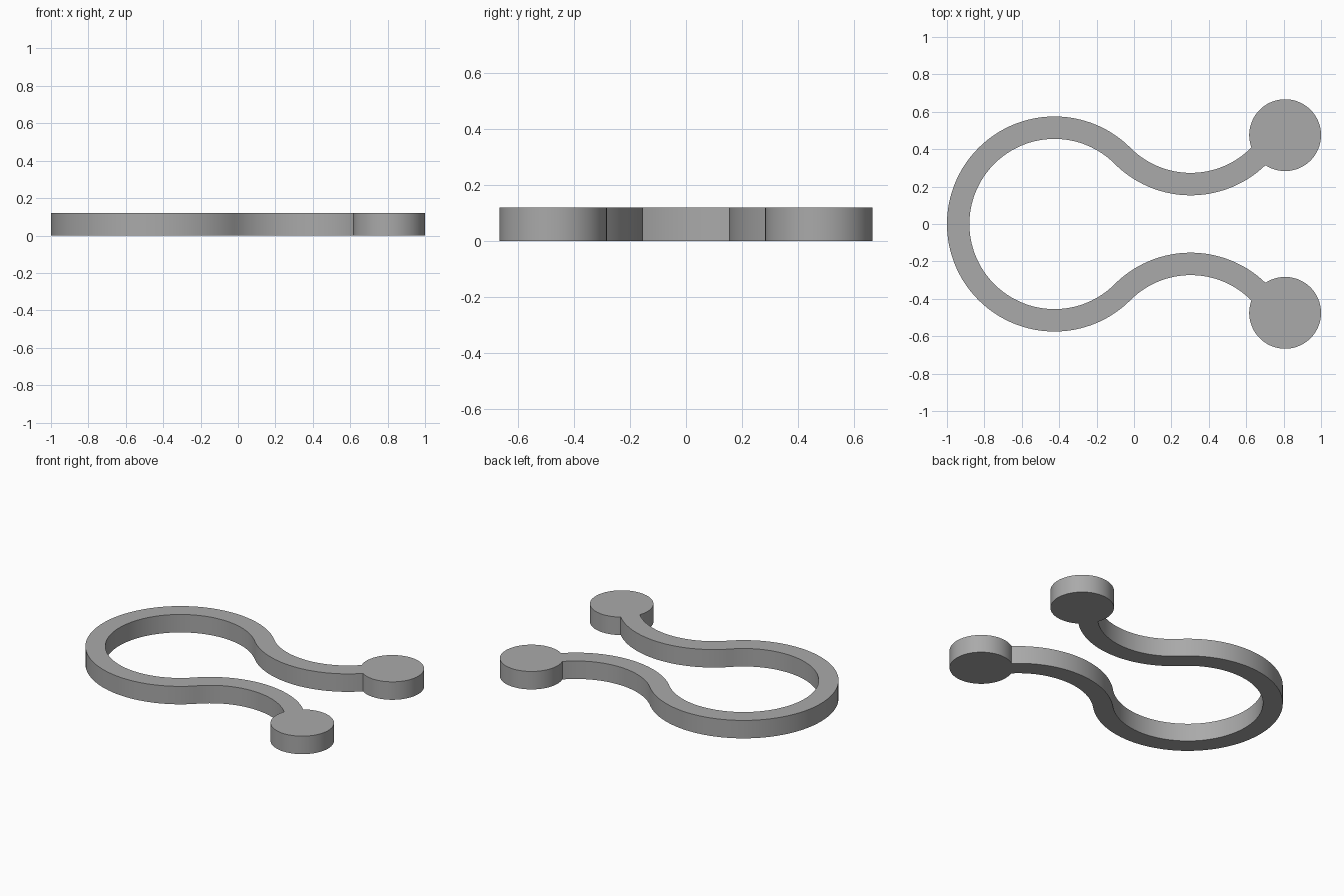
import bpy, bmesh
from math import atan2, cos, sin, pi, sqrt
from mathutils import Vector
from mathutils.geometry import intersect_sphere_sphere_2d

cube = bpy.data.objects.get("Cube")
if cube:
    bpy.data.objects.remove(cube)

HEIGHT = 0.12
RADIUS = 0.515          # centre line of every bend
HALF_WIDTH = 0.06
OUTER, INNER = RADIUS + HALF_WIDTH, RADIUS - HALF_WIDTH
LOOP = Vector((-0.425, 0))
BEND = LOOP + Vector((1, 1)) * RADIUS * sqrt(2)
PAD, PAD_RADIUS = Vector((0.808, 0.475)), 0.192


def arc(centre, radius, start, end, steps=48):
    angles = [start + (end - start) * i / steps for i in range(steps + 1)]
    return [centre + Vector((cos(a), sin(a))) * radius for a in angles]


def angle(centre, point):
    d = point - centre
    return atan2(d.y, d.x) % (2 * pi)


def pad_joint(radius):
    """Point where an edge of the arm runs into the round pad."""
    hits = intersect_sphere_sphere_2d(BEND, radius, PAD, PAD_RADIUS)
    return min(hits, key=lambda p: p.x)


# Half outline: outside of the loop, arm, round pad, and back along the inside
upper, lower = pad_joint(INNER), pad_joint(OUTER)
half = arc(LOOP, OUTER, pi, pi / 4)
half += arc(BEND, INNER, 5 * pi / 4, angle(BEND, upper))
half += arc(PAD, PAD_RADIUS, angle(PAD, upper), angle(PAD, lower) - 2 * pi, 72)
half += arc(BEND, OUTER, angle(BEND, lower), 5 * pi / 4)
half += arc(LOOP, INNER, pi / 4, pi)

# Close the outline with its mirror image
outline = half + [Vector((p.x, -p.y)) for p in reversed(half)]

# Raise the outline into a solid
bm = bmesh.new()
base = bm.faces.new([bm.verts.new((p.x, p.y, 0)) for p in outline])
raised = bmesh.ops.extrude_face_region(bm, geom=[base], use_keep_orig=True)
top = [v for v in raised["geom"] if isinstance(v, bmesh.types.BMVert)]
bmesh.ops.translate(bm, verts=top, vec=(0, 0, HEIGHT))
bmesh.ops.remove_doubles(bm, verts=bm.verts, dist=0.0005)
bmesh.ops.recalc_face_normals(bm, faces=bm.faces)
mesh = bpy.data.meshes.new("spring_clip")
bm.to_mesh(mesh)
bm.free()

clip = bpy.data.objects.new("spring_clip", mesh)
bpy.context.collection.objects.link(clip)

# Plain grey
grey = bpy.data.materials.new("grey")
grey.use_nodes = True
colour = (0.4, 0.4, 0.4, 1)
grey.diffuse_color = colour
grey.node_tree.nodes["Principled BSDF"].inputs["Base Color"].default_value = colour
mesh.materials.append(grey)

# Smooth round sides, sharp rims
bpy.ops.object.select_all(action="DESELECT")
clip.select_set(True)
bpy.context.view_layer.objects.active = clip
bpy.ops.object.shade_smooth_by_angle(angle=pi / 6)
